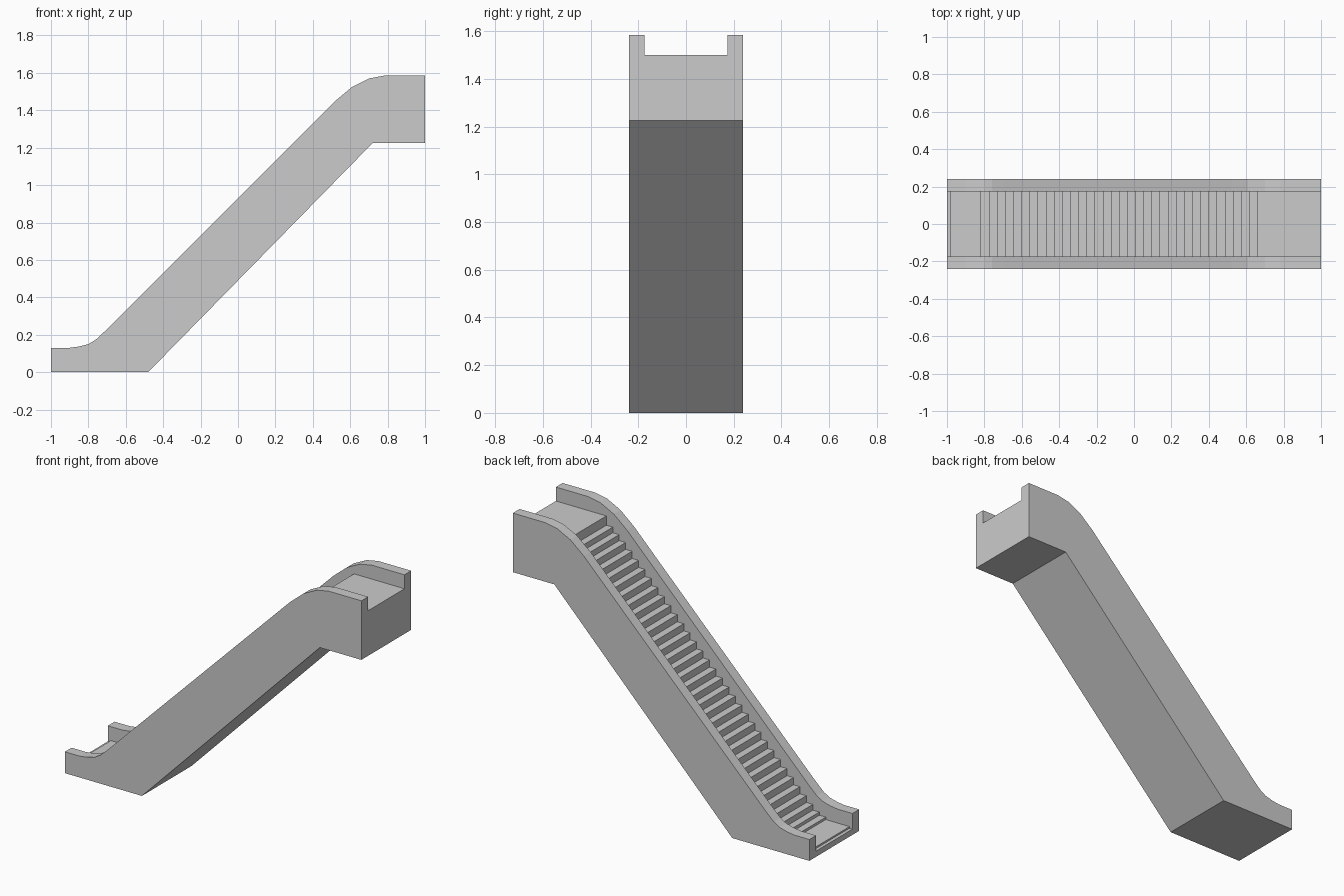
import bpy, bmesh

if "Cube" in bpy.data.objects:
    bpy.data.objects.remove(bpy.data.objects["Cube"])

WALL_IN, WALL_OUT = 0.175, 0.24

# Top edge of the balustrade, from lower to upper end
rail = [(-1, 0.13), (-0.90, 0.13), (-0.85, 0.137), (-0.80, 0.15), (-0.76, 0.174),
        (-0.70, 0.23), (0.52, 1.45), (0.61, 1.525), (0.70, 1.57),
        (0.78, 1.585), (1, 1.585)]
# Underside, from upper to lower end
under = [(1, 1.225), (0.72, 1.225), (-0.48, 0), (-1, 0)]


def rail_z(x):
    for (x0, z0), (x1, z1) in zip(rail, rail[1:]):
        if x <= x1:
            return z0 + (z1 - z0) * (x - x0) / (x1 - x0)
    return rail[-1][1]


def extrude_profile(name, pts, y0, y1, caps=True):
    bm = bmesh.new()
    a = [bm.verts.new((x, y0, z)) for x, z in pts]
    b = [bm.verts.new((x, y1, z)) for x, z in pts]
    n = len(pts)
    for i in range(n):
        j = (i + 1) % n
        bm.faces.new((a[i], b[i], b[j], a[j]))
    if caps:
        bm.faces.new(a)
        bm.faces.new(b[::-1])
    bmesh.ops.recalc_face_normals(bm, faces=bm.faces[:])
    mesh = bpy.data.meshes.new(name)
    bm.to_mesh(mesh)
    bm.free()
    ob = bpy.data.objects.new(name, mesh)
    bpy.context.collection.objects.link(ob)
    return ob


# Side walls
for name, s in (("front_side_wall", -1), ("back_side_wall", 1)):
    y0, y1 = sorted((s * WALL_IN, s * WALL_OUT))
    extrude_profile(name, rail + under, y0, y1)

# Stair core: lower landing with entry lip, steps, upper landing
LOW, HIGH, N = 0.045, 1.50, 35
x_start, x_end = -0.82, 0.66
steps = [(-1, LOW - 0.01), (-0.98, LOW - 0.01), (-0.98, LOW)]
z = LOW
for i in range(N):
    x = x_start + (x_end - x_start) * i / (N - 1)
    z_new = HIGH if i == N - 1 else min(HIGH, max(LOW, rail_z(x) - 0.085))
    steps += [(x, z), (x, z_new)]
    z = z_new
steps.append((1, HIGH))
extrude_profile("stair_core", steps + under, -WALL_IN, WALL_IN, caps=False)
